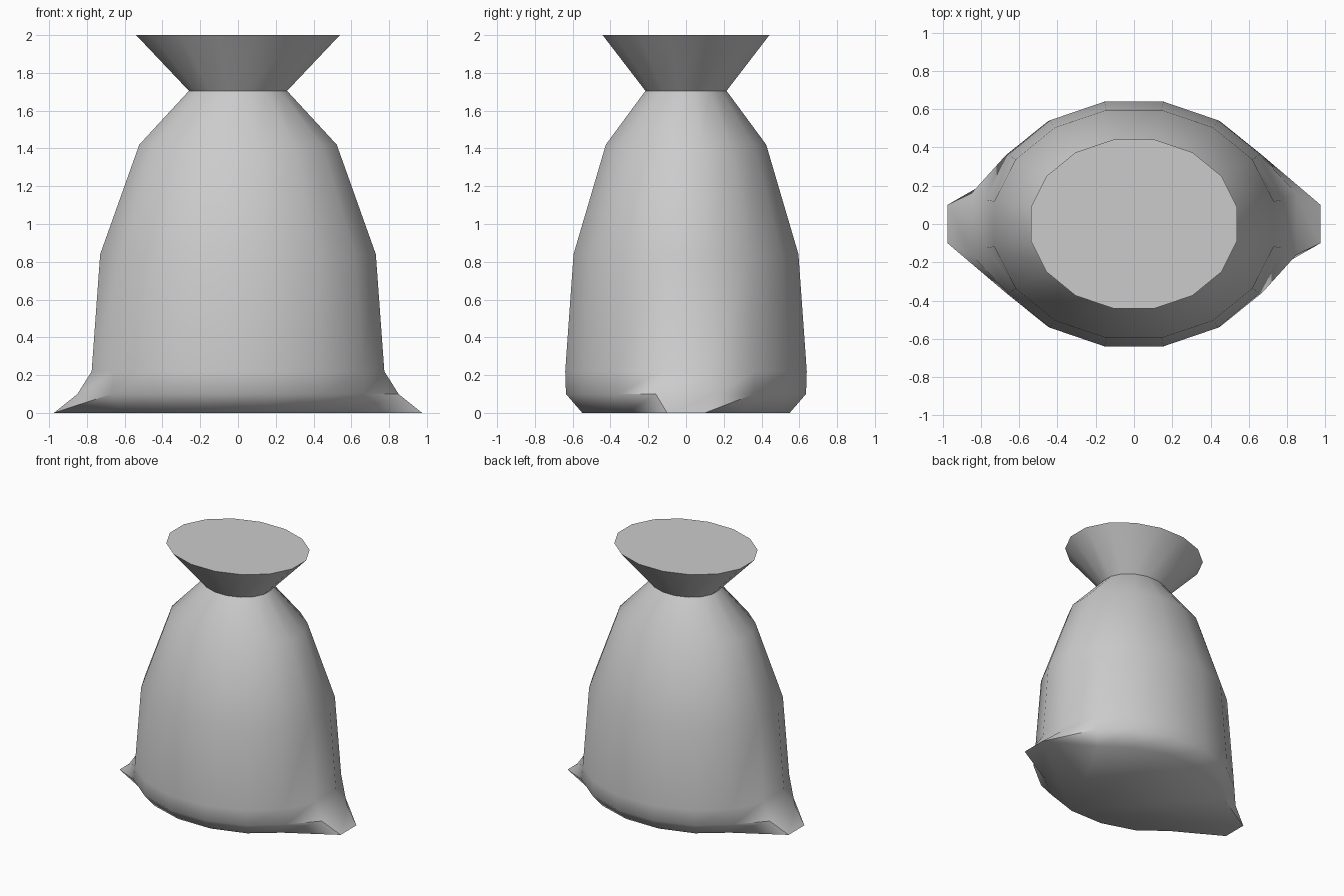
import bpy, bmesh
from math import cos, sin, pi

if "Cube" in bpy.data.objects:
    bpy.data.objects.remove(bpy.data.objects["Cube"])

SIDES = 16
# Sack profile: height, x radius, y radius, pulled-out corner (x, y) or None
RINGS = [
    (0.00, 0.73, 0.56, (0.975, 0.10)),
    (0.10, 0.805, 0.648, (0.85, 0.16)),
    (0.22, 0.79, 0.652, None),
    (0.84, 0.744, 0.607, None),
    (1.42, 0.533, 0.433, None),
    (1.705, 0.265, 0.219, None),
    (2.00, 0.55, 0.45, None),
]


def ring(bm, z, rx, ry, ear):
    verts = []
    for i in range(SIDES):
        a = (i + 0.5) * 2 * pi / SIDES
        x, y = rx * cos(a), ry * sin(a)
        # the two end vertices on each side form the bottom corners
        if ear and i in (0, 7, 8, 15):
            x = ear[0] if x > 0 else -ear[0]
            y = ear[1] if y > 0 else -ear[1]
        verts.append(bm.verts.new((x, y, z)))
    return verts


# Cloth sack: body, tied neck and flared mouth as one loft
bm = bmesh.new()
loops = [ring(bm, *r) for r in RINGS]
for level, (lo, up) in enumerate(zip(loops, loops[1:])):
    for i in range(SIDES):
        j = (i + 1) % SIDES
        if level < 2:
            bm.faces.new((lo[i], lo[j], up[j]))
            bm.faces.new((lo[i], up[j], up[i]))
        else:
            bm.faces.new((lo[i], lo[j], up[j], up[i]))

# Flat base and closed mouth
bm.faces.new(loops[0][::-1])
bm.faces.new(loops[-1])
bmesh.ops.recalc_face_normals(bm, faces=bm.faces[:])

mesh = bpy.data.meshes.new("tied_sack")
bm.to_mesh(mesh)
bm.free()
sack = bpy.data.objects.new("tied_sack", mesh)
bpy.context.collection.objects.link(sack)

# Smooth cloth with creases at the tie and the mouth
bpy.context.view_layer.objects.active = sack
sack.select_set(True)
bpy.ops.object.shade_smooth_by_angle(angle=1.05)
